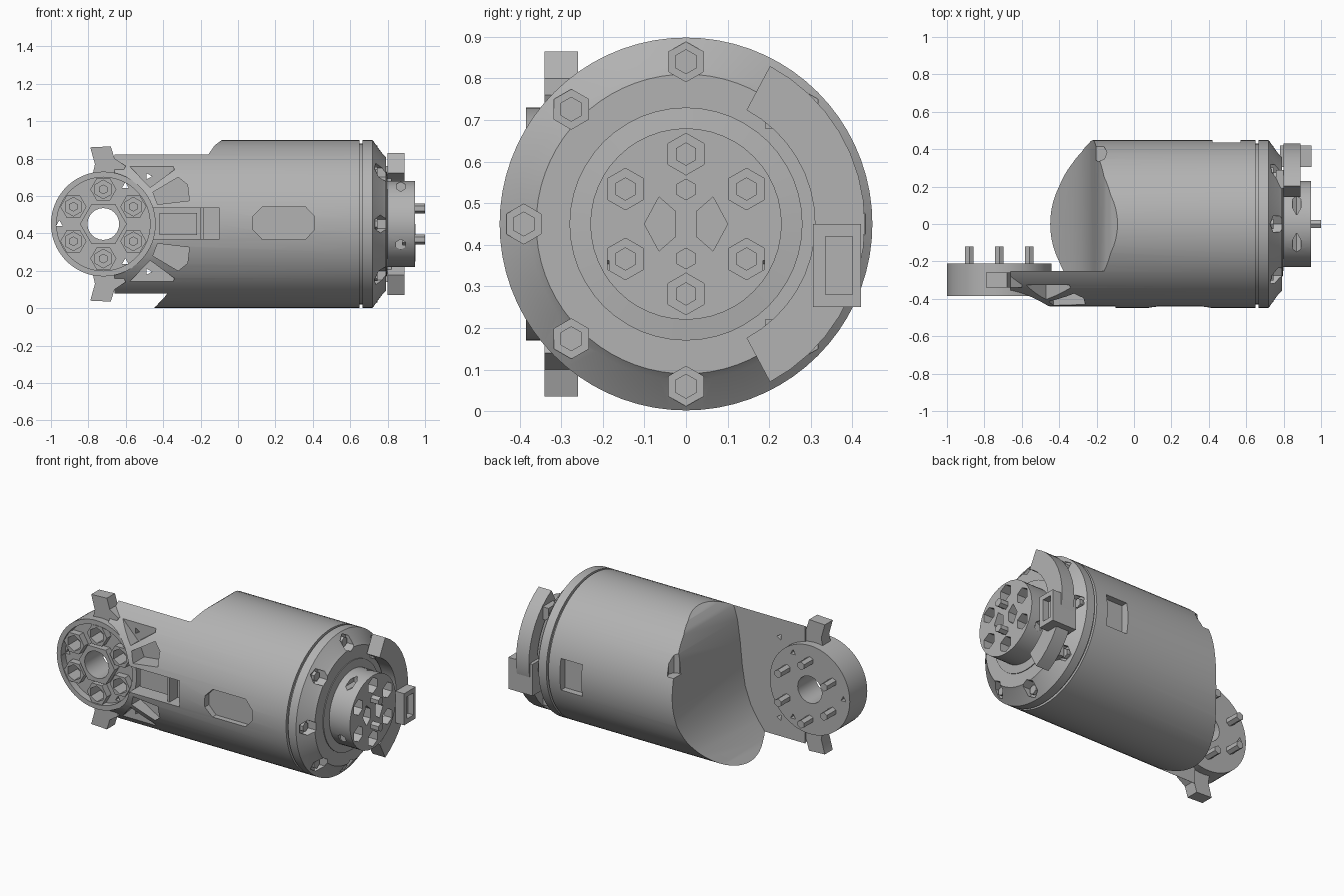
import bpy, bmesh, math

cube = bpy.data.objects.get("Cube")
if cube:
    bpy.data.objects.remove(cube, do_unlink=True)

MID = 0.45       # height of the main axis
HUB = -0.72      # x of the joint hub
BODY = 0.448     # barrel radius

grey = bpy.data.materials.new("machined grey")
grey.use_nodes = True
grey.diffuse_color = (0.45, 0.45, 0.45, 1)
grey.node_tree.nodes["Principled BSDF"].inputs["Base Color"].default_value = (0.45, 0.45, 0.45, 1)


def finish(bm, name):
    bmesh.ops.recalc_face_normals(bm, faces=bm.faces)
    mesh = bpy.data.meshes.new(name)
    bm.to_mesh(mesh)
    bm.free()
    obj = bpy.data.objects.new(name, mesh)
    bpy.context.collection.objects.link(obj)
    mesh.materials.append(grey)
    return obj


def prism(name, pts, axis, lo, hi):
    """Extrude a 2D outline along an axis; outline uses the other two axes in order."""
    place = {"x": lambda a, b, t: (t, a, b),
             "y": lambda a, b, t: (a, t, b),
             "z": lambda a, b, t: (a, b, t)}[axis]
    bm = bmesh.new()
    ends = [[bm.verts.new(place(a, b, t)) for a, b in pts] for t in (lo, hi)]
    for ring in ends:
        bm.faces.new(ring)
    n = len(pts)
    for i in range(n):
        j = (i + 1) % n
        bm.faces.new((ends[0][i], ends[0][j], ends[1][j], ends[1][i]))
    return finish(bm, name)


def lathe(name, profile, segments=72):
    """Revolve (x, radius) points round the main axis; the ends are capped."""
    bm = bmesh.new()
    rings = []
    for x, r in profile:
        angles = [2 * math.pi * i / segments for i in range(segments)]
        rings.append([bm.verts.new((x, r * math.cos(a), MID + r * math.sin(a))) for a in angles])
    for p, q in zip(rings, rings[1:]):
        for i in range(segments):
            j = (i + 1) % segments
            bm.faces.new((p[i], p[j], q[j], q[i]))
    bm.faces.new(rings[0])
    bm.faces.new(rings[-1])
    return finish(bm, name)


def ngon(a, b, r, n, turn=90):
    return [(a + r * math.cos(math.radians(turn + 360 * i / n)),
             b + r * math.sin(math.radians(turn + 360 * i / n))) for i in range(n)]


def box(x0, x1, z0, z1):
    return [(x0, z0), (x1, z0), (x1, z1), (x0, z1)]


def flip(pts):
    return [(x, 2 * MID - z) for x, z in pts]


def cut(obj, *cutters):
    for c in cutters:
        c.hide_render = True
        mod = obj.modifiers.new("cut", "BOOLEAN")
        mod.operation, mod.solver, mod.object = "DIFFERENCE", "EXACT", c
    bpy.context.view_layer.update()
    result = obj.evaluated_get(bpy.context.evaluated_depsgraph_get())
    mesh = bpy.data.meshes.new_from_object(result)
    obj.modifiers.clear()
    obj.data = mesh
    for c in cutters:
        bpy.data.objects.remove(c, do_unlink=True)


# Main housing: barrel, seam groove and tapered end
housing = lathe("housing", [(-0.66, BODY), (0.65, BODY), (0.65, 0.43), (0.665, 0.43),
                            (0.665, BODY), (0.72, BODY), (0.775, 0.375), (0.79, 0.36)])

# Open end: scooped cut that leaves the front wall as a bracket plate
opening = [(-1.2, -0.2), (-0.52, -0.2), (-0.45, 0), (-0.40, 0.05), (-0.33, 0.14), (-0.28, 0.22),
           (-0.24, 0.33), (-0.22, 0.45), (-0.205, 0.6), (-0.185, 0.74), (-0.16, 0.82),
           (-0.125, 0.87), (-0.085, 0.9), (-0.02, 0.96), (-1.2, 0.96)]
cut(housing, prism("opening_cutter", opening, "y", -0.25, 0.8),
    prism("taper_cutter", [(-0.45, -0.6), (-0.45, -0.44), (-0.53, -0.425), (-0.62, -0.385),
                           (-0.9, -0.385), (-0.9, -0.6)], "z", -0.2, 1.2))

# Weight-saving pockets in the bracket, mirrored above and below the axis
outer_pocket = [(-0.59, 0.77), (-0.35, 0.77), (-0.34, 0.74), (-0.47, 0.645)]
inner_pocket = [(-0.455, 0.62), (-0.32, 0.70), (-0.27, 0.66), (-0.26, 0.575), (-0.43, 0.555)]
for shape in (outer_pocket, inner_pocket):
    for pts in (shape, flip(shape)):
        cut(housing, prism("pocket_cutter", pts, "y", -0.6, -0.325))
tiny = ngon(-0.48, 0.705, 0.02, 3, 0)
cut(housing, prism("centre_pocket_cutter", box(-0.455, -0.10, 0.37, 0.535), "y", -0.6, -0.34),
    prism("pin_hole_cutter", tiny, "y", -0.6, -0.2),
    prism("pin_hole_cutter", flip(tiny), "y", -0.6, -0.2),
    prism("hub_seat_cutter", ngon(HUB, MID, 0.278, 64), "y", -0.6, 0))

# Side slots and the rim hole
slot = [(0.08, 0.42), (0.13, 0.368), (0.36, 0.368), (0.41, 0.42),
        (0.41, 0.49), (0.36, 0.542), (0.13, 0.542), (0.08, 0.49)]
cut(housing, prism("front_slot_cutter", slot, "y", -0.6, -0.405),
    prism("back_slot_cutter", box(0.42, 0.57, 0.35, 0.55), "y", 0.395, 0.6),
    prism("rim_hole_cutter", ngon(-0.19, 0.38, 0.045, 8), "z", 0.62, 0.8))

# Ring of bolt sockets on the tapered end
for y, z in ngon(0, MID, 0.39, 8):
    cut(housing, prism("socket_cutter", ngon(y, z, 0.048, 6), "x", 0.725, 0.9))
    prism("rim_bolt", ngon(y, z, 0.03, 6), "x", 0.70, 0.745)

# Blocks inside the centre pocket
prism("pocket_block", box(-0.42, -0.22, 0.39, 0.51), "y", -0.38, -0.33)
prism("pocket_rib", box(-0.20, -0.185, 0.37, 0.535), "y", -0.42, -0.33)

# Joint hub with recessed face, bolt sockets and a bore
hub = prism("joint_hub", ngon(HUB, MID, 0.28, 64), "y", -0.385, -0.21)
cut(hub, prism("face_cutter", ngon(HUB, MID, 0.25, 48), "y", -0.6, -0.34))
web = prism("hub_web", ngon(HUB, MID, 0.125, 6, 0), "y", -0.385, -0.3)
bore = ngon(HUB, MID, 0.085, 24)
cut(hub, prism("bore_cutter", bore, "y", -0.6, 0))
cut(web, prism("bore_cutter", bore, "y", -0.6, 0))
for x, z in ngon(HUB, MID, 0.185, 6):
    collar = prism("bolt_collar", ngon(x, z, 0.07, 6, 0), "y", -0.383, -0.32)
    for part in (hub, collar, web):
        cut(part, prism("socket_cutter", ngon(x, z, 0.05, 6), "y", -0.6, -0.28))
    prism("hub_bolt", ngon(x, z, 0.026, 6), "y", -0.31, -0.12)
for x, z in ngon(HUB, MID, 0.235, 3, 60):
    cut(hub, prism("pin_hole_cutter", ngon(x, z, 0.02, 3), "y", -0.6, 0))

# Stop lugs above and below the hub
lug = [(-0.79, 0.86), (-0.68, 0.865), (-0.66, 0.80), (-0.60, 0.76), (-0.64, 0.68), (-0.78, 0.70), (-0.765, 0.77)]
prism("upper_lug", lug, "y", -0.34, -0.26)
prism("lower_lug", flip(lug), "y", -0.34, -0.26)

# Output drum with bolt sockets and two angled windows
drum = lathe("output_drum", [(0.75, 0.28), (0.795, 0.28), (0.80, 0.23), (0.945, 0.23)], 48)
for y, z in ngon(0, MID, 0.168, 6):
    cut(drum, prism("socket_cutter", ngon(y, z, 0.05, 6), "x", 0.88, 1.1))
    prism("drum_bolt", ngon(y, z, 0.028, 6), "x", 0.85, 0.895)
for side in (1, -1):
    window = [(0.025, 0.42), (0.065, 0.385), (0.1, 0.45), (0.065, 0.515), (0.025, 0.48)]
    cut(drum, prism("window_cutter", [(side * y, z) for y, z in window], "x", 0.89, 1.1))
    prism("drive_pin", ngon(0, MID + side * 0.083, 0.026, 6), "x", 0.9, 1.0)
    for z in (MID - 0.11, MID + 0.2):
        cut(drum, prism("grub_hole_cutter", ngon(0.87, z, 0.026, 6), "y", side * 0.19, side * 0.05)
            if z > MID + 0.15 else
            prism("grub_hole_cutter", ngon(0.87, z, 0.028, 6), "y", side * 0.3, side * 0.185))

# Curved cable guard and connector on the back side
arc = [math.radians(-62 + 124 * i / 16) for i in range(17)]
guard = [(r * math.cos(a), MID + r * math.sin(a))
         for r, sweep in ((0.43, arc), (0.31, arc[::-1])) for a in sweep]
prism("cable_guard", guard, "x", 0.80, 0.89)
for s in (1, -1):
    prism("guard_foot", [(y, MID + s * z) for y, z in box(0.19, 0.29, 0.23, 0.31)], "x", 0.76, 0.82)
connector = prism("connector", box(0.305, 0.42, 0.25, 0.45), "x", 0.78, 0.95)
cut(connector, prism("connector_socket_cutter", box(0.335, 0.40, 0.28, 0.42), "x", 0.91, 1.1))

# Smooth the round surfaces and keep the edges crisp
bpy.ops.object.select_all(action="DESELECT")
for obj in bpy.context.scene.objects:
    if obj.type == "MESH":
        obj.select_set(True)
        bpy.context.view_layer.objects.active = obj
bpy.ops.object.shade_smooth_by_angle(angle=math.radians(30))
